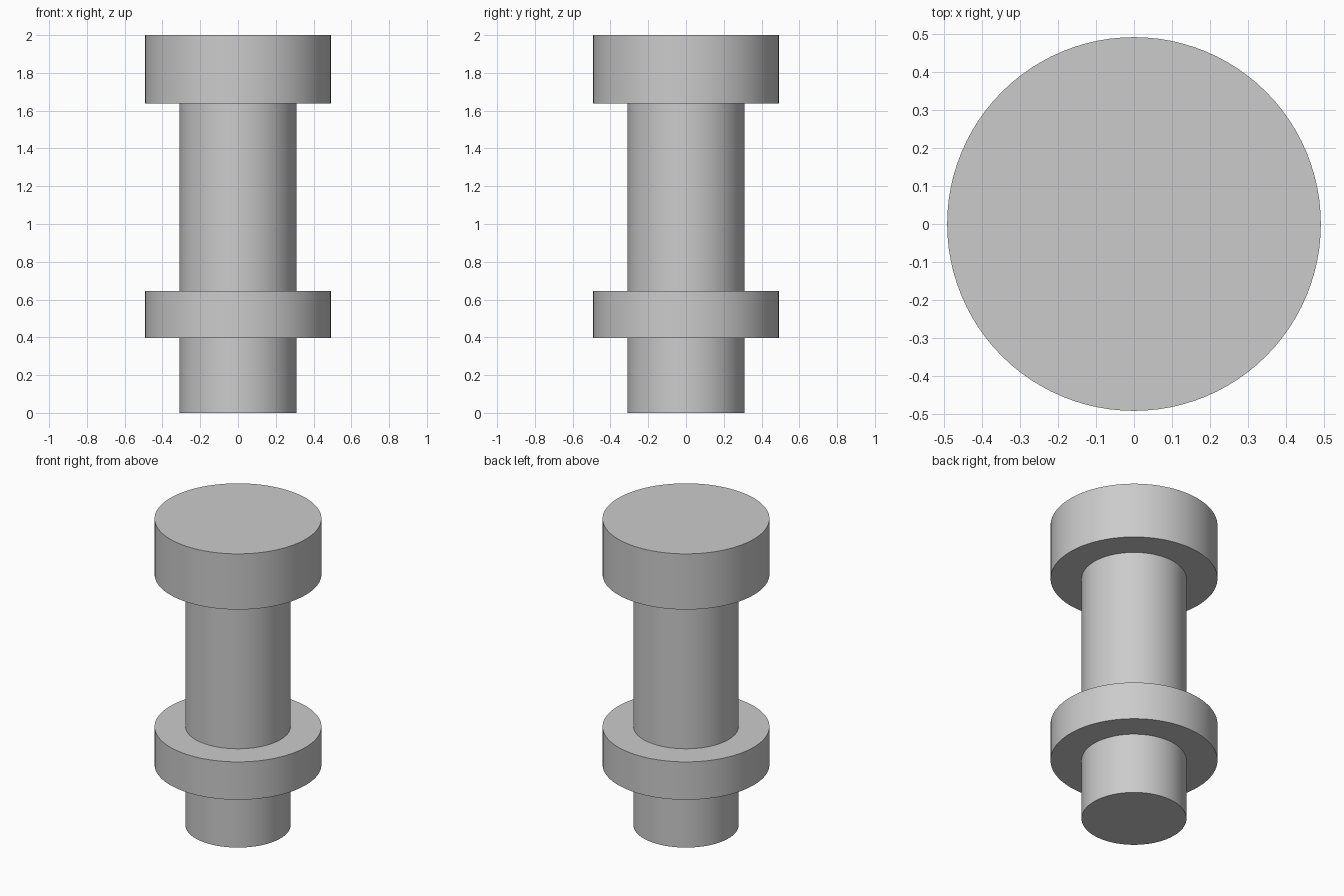
import bpy
from math import radians

cube = bpy.data.objects.get("Cube")
if cube:
    bpy.data.objects.remove(cube, do_unlink=True)

SHAFT_RADIUS = 0.31
COLLAR_RADIUS = 0.493

# Plain grey metal
grey = bpy.data.materials.new("grey_metal")
grey.use_nodes = True
color = (0.6, 0.6, 0.6, 1)
grey.diffuse_color = color
grey.node_tree.nodes["Principled BSDF"].inputs["Base Color"].default_value = color


def cylinder(name, radius, bottom, top):
    bpy.ops.mesh.primitive_cylinder_add(
        vertices=96, radius=radius, depth=top - bottom,
        location=(0, 0, (bottom + top) / 2))
    obj = bpy.context.object
    obj.name = name
    obj.data.materials.append(grey)
    bpy.ops.object.shade_smooth_by_angle(angle=radians(30))
    return obj


# Pin shaft, running up into the head
cylinder("shaft", SHAFT_RADIUS, 0, 1.7)
# Retaining collar near the lower end
cylinder("collar", COLLAR_RADIUS, 0.397, 0.644)
# Thick round head
cylinder("head", COLLAR_RADIUS, 1.637, 2)
